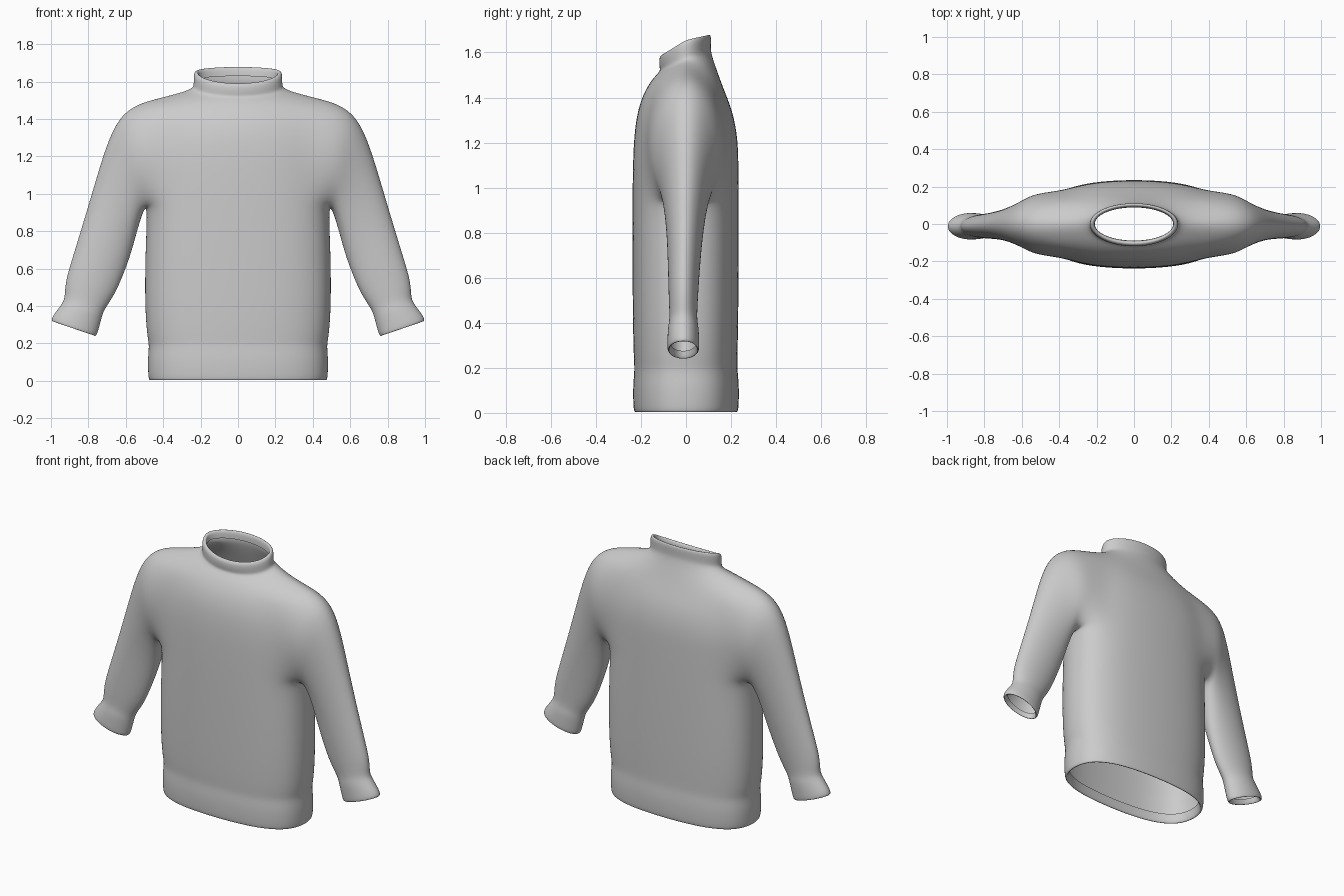
import bpy, bmesh
from math import sin, cos, pi, copysign

N = 16
bm = bmesh.new()


def spow(v, e):
    return copysign(abs(v) ** e, v) if abs(v) > 1e-9 else 0.0


def body_ring(a, yf, yb, zs, zf, zb, n):
    """Horizontal superellipse ring; separate depth and height at front, side and back."""
    out = []
    for i in range(N):
        t = 2 * pi * i / N
        c, s = cos(t), sin(t)
        y = spow(s, 2 / n) * (yb if s > 0 else yf)
        z = zs + ((zb if s > 0 else zf) - zs) * abs(s)
        out.append(bm.verts.new((a * 1.015 * spow(c, 2 / n), y * 1.01, z)))
    return out


def bridge(r0, r1, skip=()):
    for i in range(N):
        if i not in skip:
            j = (i + 1) % N
            bm.faces.new((r0[i], r0[j], r1[j], r1[i]))


# Torso from the hem's inner lip up to the collar's inner lip
# half width, front depth, back depth, side z, front z, back z, exponent
rows = [
    (0.455, 0.210, 0.210, 0.06, 0.06, 0.06, 2.6),
    (0.460, 0.215, 0.215, 0.005, 0.005, 0.005, 2.6),
    (0.475, 0.230, 0.230, 0.00, 0.00, 0.00, 2.6),
    (0.482, 0.236, 0.236, 0.02, 0.02, 0.02, 2.6),
    (0.485, 0.238, 0.238, 0.12, 0.12, 0.12, 2.6),
    (0.476, 0.230, 0.230, 0.19, 0.19, 0.19, 2.6),
    (0.488, 0.234, 0.230, 0.24, 0.24, 0.24, 2.6),
    (0.500, 0.238, 0.234, 0.40, 0.40, 0.40, 2.6),
    (0.498, 0.240, 0.236, 0.68, 0.68, 0.68, 2.6),
    (0.485, 0.240, 0.236, 0.94, 0.94, 0.94, 2.6),   # armhole bottom
    (0.485, 0.238, 0.235, 1.08, 1.08, 1.08, 2.6),
    (0.480, 0.234, 0.233, 1.21, 1.21, 1.21, 2.6),
    (0.470, 0.220, 0.212, 1.33, 1.33, 1.33, 2.5),
    (0.420, 0.190, 0.175, 1.525, 1.42, 1.42, 2.3),  # armhole top
    (0.310, 0.145, 0.140, 1.545, 1.49, 1.515, 2.1),
    (0.243, 0.115, 0.115, 1.562, 1.515, 1.59, 2.0),
    (0.238, 0.120, 0.111, 1.59, 1.535, 1.62, 2.0),
    (0.240, 0.122, 0.114, 1.64, 1.575, 1.67, 2.0),
    (0.228, 0.108, 0.106, 1.66, 1.592, 1.682, 2.0),
    (0.212, 0.092, 0.092, 1.65, 1.585, 1.672, 2.0),
    (0.212, 0.090, 0.090, 1.61, 1.545, 1.63, 2.0),
]
LOW, HIGH = 9, 13
rings = [body_ring(*r) for r in rows]
holes = {14, 15, 0, 1, 6, 7, 8, 9}
for k in range(len(rings) - 1):
    bridge(rings[k], rings[k + 1], holes if LOW <= k < HIGH else ())

# Sleeves: inner x, z, outer x, z, half depth, centre y
sleeve = [
    (0.505, 0.910, 0.545, 1.480, 0.165, 0.000),
    (0.528, 0.840, 0.642, 1.405, 0.130, 0.000),
    (0.550, 0.760, 0.712, 1.240, 0.102, -0.002),
    (0.578, 0.660, 0.790, 0.970, 0.080, -0.005),
    (0.620, 0.550, 0.878, 0.680, 0.069, -0.010),
    (0.660, 0.460, 0.925, 0.530, 0.064, -0.012),
    (0.712, 0.385, 0.925, 0.445, 0.060, -0.012),
    (0.726, 0.350, 0.940, 0.412, 0.068, -0.012),
    (0.745, 0.275, 0.990, 0.350, 0.071, -0.012),
    (0.757, 0.238, 1.000, 0.320, 0.071, -0.012),
    (0.772, 0.240, 0.985, 0.314, 0.060, -0.012),
    (0.772, 0.275, 0.965, 0.345, 0.056, -0.012),
]
for side in (1, -1):
    def col(j):
        return (j if side > 0 else 8 - j) % N
    # armhole loop: armpit, up the back, over the shoulder, down the front
    loop = [rings[LOW][col(j)] for j in (0, 1, 2)]
    loop += [rings[k][col(2)] for k in range(LOW + 1, HIGH)]
    loop += [rings[HIGH][col(j)] for j in (2, 1, 0, -1, -2)]
    loop += [rings[k][col(-2)] for k in range(HIGH - 1, LOW, -1)]
    loop += [rings[LOW][col(j)] for j in (-2, -1)]
    prev = loop
    for xi, zi, xo, zo, d, yc in sleeve:
        cur = []
        for i in range(N):
            t = 2 * pi * i / N
            f = 0.5 - 0.51 * cos(t)
            cur.append(bm.verts.new((side * (xi + (xo - xi) * f),
                                     yc + d * 1.025 * sin(t),
                                     zi + (zo - zi) * f)))
        bridge(prev, cur)
        prev = cur

bmesh.ops.remove_doubles(bm, verts=bm.verts, dist=1e-5)
bmesh.ops.recalc_face_normals(bm, faces=bm.faces)
# make sure the outside faces outward
bm.faces.ensure_lookup_table()
chest = min(bm.faces, key=lambda f: f.calc_center_median().y)
if chest.normal.y > 0:
    bmesh.ops.reverse_faces(bm, faces=bm.faces)

# Smooth knitted garment surface
me = bpy.data.meshes.new("sweater")
bm.to_mesh(me)
bm.free()
for p in me.polygons:
    p.use_smooth = True
ob = bpy.data.objects.new("sweater", me)
bpy.context.collection.objects.link(ob)
sub = ob.modifiers.new("smooth", 'SUBSURF')
sub.levels = sub.render_levels = 3
